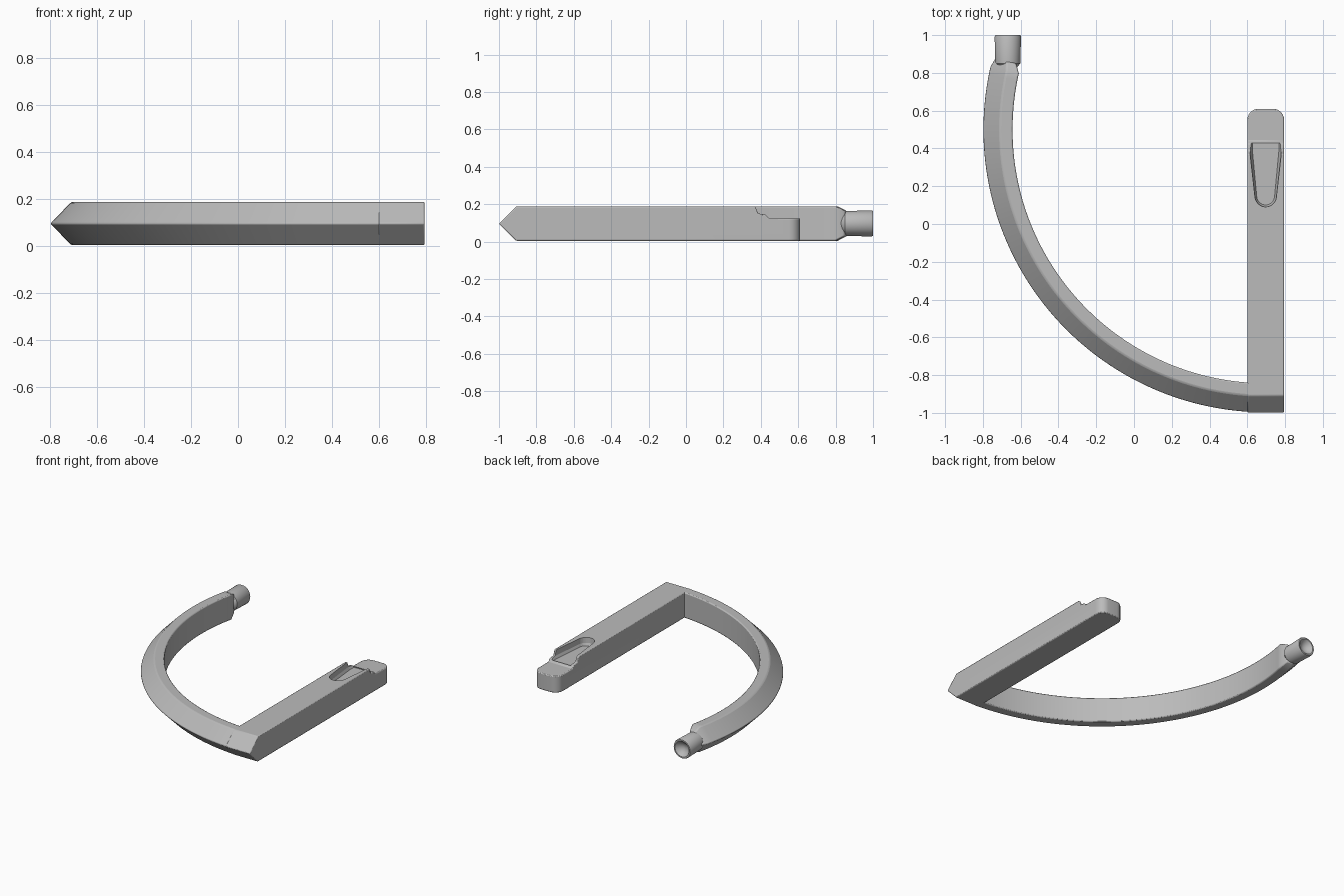
import bpy, bmesh
from math import sin, cos, pi, radians

if "Cube" in bpy.data.objects:
    bpy.data.objects.remove(bpy.data.objects["Cube"], do_unlink=True)

Z0, ZM, Z1 = 0.004, 0.096, 0.188      # underside, ridge and top heights
CX, CY = 0.7, 0.5                     # centre of the arc

grey = bpy.data.materials.new("plain grey")
grey.use_nodes = True
grey.diffuse_color = (0.5, 0.5, 0.5, 1)
grey.node_tree.nodes["Principled BSDF"].inputs["Base Color"].default_value = (0.5, 0.5, 0.5, 1)


def loft(name, rings, round_edges=None):
    """Skin a list of point rings and cap both ends."""
    bm = bmesh.new()
    vs = [[bm.verts.new(p) for p in ring] for ring in rings]
    n = len(vs[0])
    for a, b in zip(vs, vs[1:]):
        for i in range(n):
            j = (i + 1) % n
            bm.faces.new((a[i], a[j], b[j], b[i]))
    bm.faces.new(vs[0])
    bm.faces.new(vs[-1])
    bmesh.ops.recalc_face_normals(bm, faces=bm.faces)
    if round_edges:
        bmesh.ops.bevel(bm, geom=[e for e in bm.edges if round_edges(e)],
                        offset=0.06, segments=7, profile=0.5, affect='EDGES')
    mesh = bpy.data.meshes.new(name)
    bm.to_mesh(mesh)
    bm.free()
    ob = bpy.data.objects.new(name, mesh)
    bpy.context.collection.objects.link(ob)
    mesh.materials.append(grey)
    return ob


def soften(ob, width):
    m = ob.modifiers.new("soft edges", 'BEVEL')
    m.width, m.segments, m.limit_method = width, 2, 'ANGLE'
    m.angle_limit = radians(30)


def smooth(ob):
    bpy.ops.object.select_all(action='DESELECT')
    ob.select_set(True)
    bpy.context.view_layer.objects.active = ob
    bpy.ops.object.shade_smooth_by_angle(angle=radians(35))


# Curved arm: ridged section swept round a quarter circle, narrowing at its end
def arm_ring(deg, section):
    a = radians(deg)
    return [(CX + r * cos(a), CY + r * sin(a), z) for r, z in section]


body = [(1.343, Z0), (1.41, Z0), (1.5, ZM), (1.41, Z1), (1.343, Z1)]
neck = [(1.37, 0.03), (1.42, 0.03), (1.485, ZM), (1.42, 0.163), (1.37, 0.163)]
steps = 72
rings = [arm_ring(267 + (167.2 - 267) * i / steps, body) for i in range(steps + 1)]
arm = loft("curved_arm", rings + [arm_ring(165.2, neck)])
soften(arm, 0.007)
smooth(arm)

# Straight bar: side profile with pointed front and stepped, rounded tip
profile = [(-1, ZM), (-0.908, Z0), (0.61, Z0), (0.61, 0.124), (0.44, 0.126),
           (0.425, 0.145), (0.385, 0.15), (0.37, Z1), (-0.908, Z1)]
bar = loft("straight_bar", [[(x, y, z) for y, z in profile] for x in (0.6, 0.795)],
           lambda e: all(v.co.y > 0.6 for v in e.verts)
           and abs(e.verts[0].co.z - e.verts[1].co.z) > 0.05)
soften(bar, 0.006)

# Thumb recess: tapered U-shaped pocket cut in the top, open towards the tip
def pocket(z, k):
    arc = [(0.697 + k * 0.058 * cos(t), 0.15 + k * 0.06 * sin(t), z)
           for t in [pi + pi * i / 16 for i in range(17)]]
    return arc + [(0.697 + k * 0.085, 0.385, z), (0.697 + k * 0.085, 0.43, z),
                  (0.697 - k * 0.085, 0.43, z), (0.697 - k * 0.085, 0.385, z)]


cutter = loft("recess_cutter", [pocket(0.132, 0.82), pocket(0.15, 0.95), pocket(0.25, 1.06)])
cutter.hide_render = True
cutter.hide_set(True)
cut = bar.modifiers.new("recess", 'BOOLEAN')
cut.operation, cut.object, cut.solver = 'DIFFERENCE', cutter, 'EXACT'
smooth(bar)

# End socket: short round collar with a dished end
lathe = [(0.05, 0.83), (0.066, 0.85), (0.07, 0.992), (0.066, 1.0),
         (0.056, 1.0), (0.035, 0.975), (0.01, 0.965)]
socket = loft("end_socket", [[(-0.668 + r * cos(t), y, 0.097 + r * sin(t))
                              for t in [2 * pi * i / 40 for i in range(40)]]
                             for r, y in lathe])
smooth(socket)
